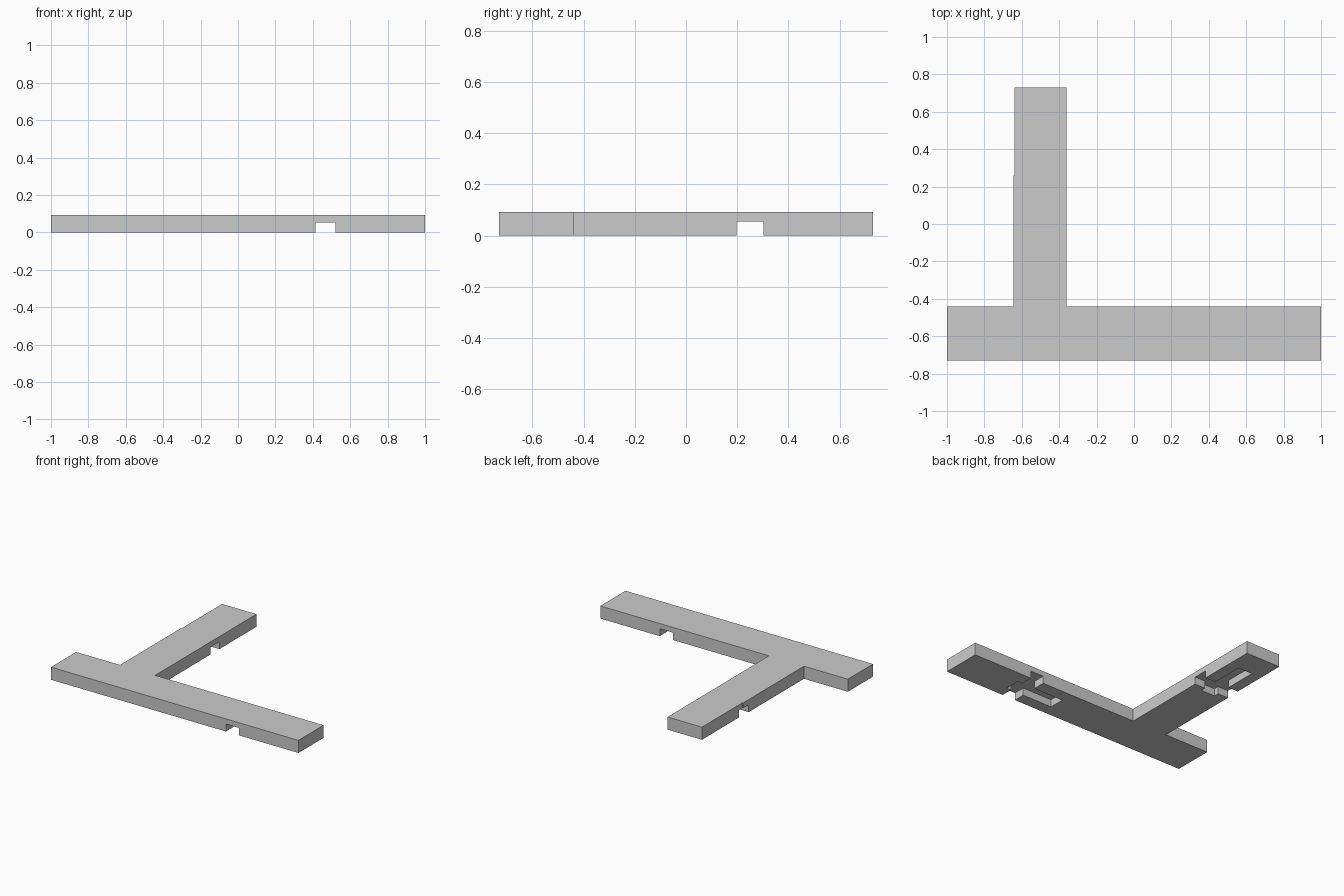
import bpy, bmesh

cube = bpy.data.objects.get("Cube")
if cube:
    bpy.data.objects.remove(cube, do_unlink=True)

# Single grey material
GREY = (0.6, 0.6, 0.6, 1.0)
grey = bpy.data.materials.new("plain grey")
grey.use_nodes = True
grey.diffuse_color = GREY
grey.node_tree.nodes["Principled BSDF"].inputs["Base Color"].default_value = GREY


def prism(name, outline, bottom, top):
    """Extrude a flat outline straight up from bottom to top."""
    bm = bmesh.new()
    face = bm.faces.new([bm.verts.new((x, y, bottom)) for x, y in outline])
    walls = bmesh.ops.extrude_face_region(bm, geom=[face])
    raised = [v for v in walls["geom"] if isinstance(v, bmesh.types.BMVert)]
    bmesh.ops.translate(bm, verts=raised, vec=(0, 0, top - bottom))
    bmesh.ops.recalc_face_normals(bm, faces=bm.faces)
    mesh = bpy.data.meshes.new(name)
    bm.to_mesh(mesh)
    bm.free()
    mesh.materials.append(grey)
    obj = bpy.data.objects.new(name, mesh)
    bpy.context.collection.objects.link(obj)
    return obj


# Flat T-shaped bracket: long bar along the front, offset stem to the back
front, inner, back = -0.73, -0.44, 0.73
stem_right, stem_left, step = -0.645, -0.362, 0.26
bracket = prism("flat_bracket", [
    (-1, front), (1, front), (1, inner),
    (stem_left, inner), (stem_left, back),
    (stem_right + 0.005, back), (stem_right + 0.005, step),
    (stem_right, step), (stem_right, inner), (-1, inner),
], 0, 0.092)

# Underside recess outline (along, across): cross channel plus a long slot
half, slot, reach, short, long = 0.053, 0.057, 0.2, -0.09, 0.293
recess = [
    (short, -slot), (-half, -slot), (-half, -reach), (half, -reach),
    (half, -slot), (long, -slot), (long, slot), (half, slot),
    (half, reach), (-half, reach), (-half, slot), (short, slot),
]
bar_recess = [(0.467 - a, -0.588 + c) for a, c in recess]
stem_recess = [(-0.503 + c, 0.25 + a) for a, c in recess]

# Cut both recesses into the underside
bpy.context.view_layer.objects.active = bracket
for name, outline in (("bar_recess", bar_recess), ("stem_recess", stem_recess)):
    cutter = prism(name, outline, -0.05, 0.054)
    cutter.hide_render = True
    cut = bracket.modifiers.new(name, "BOOLEAN")
    cut.operation = "DIFFERENCE"
    cut.solver = "EXACT"
    cut.object = cutter
    bpy.ops.object.modifier_apply(modifier=cut.name)
    bpy.data.objects.remove(cutter, do_unlink=True)
